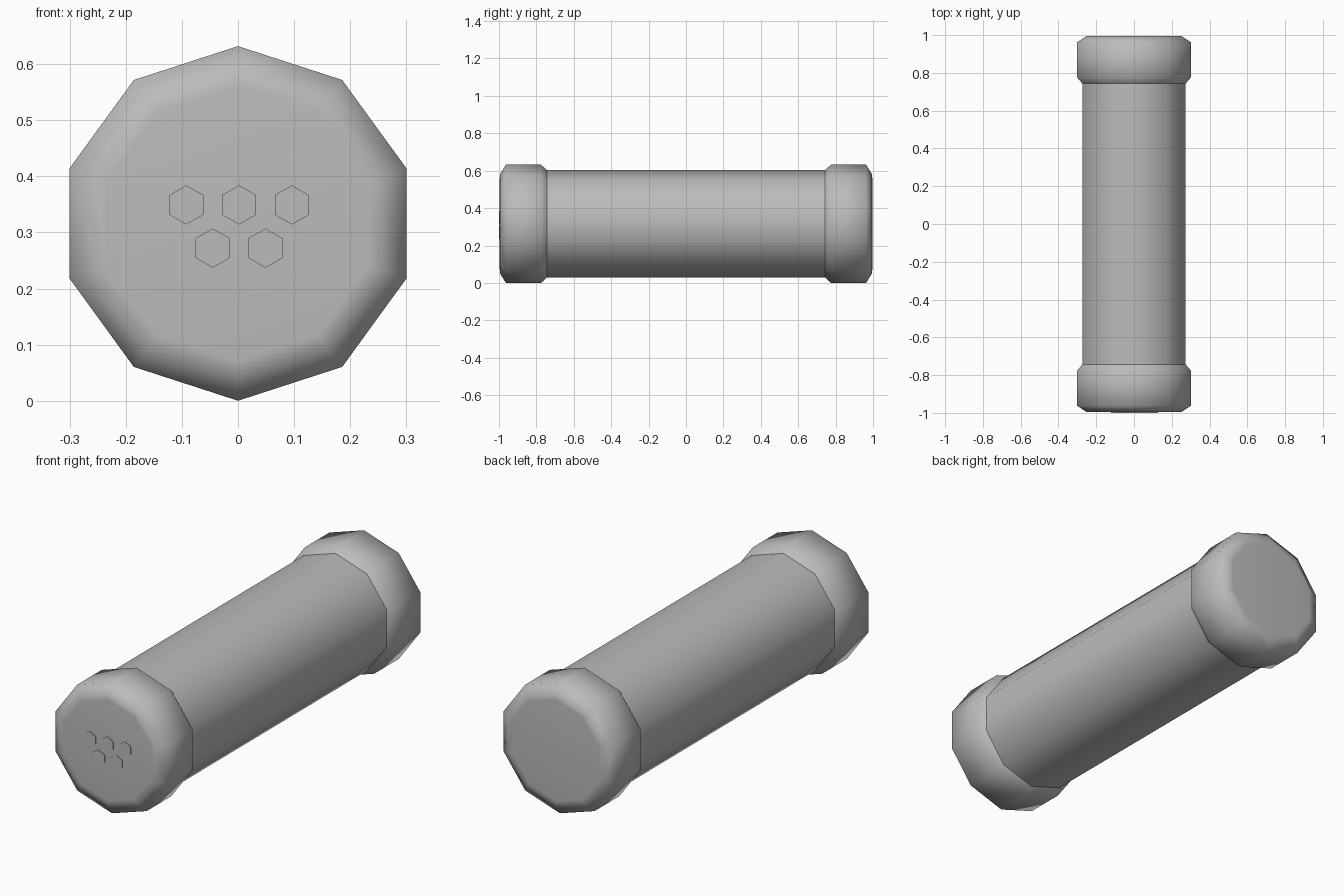
import bpy, bmesh, math

cube = bpy.data.objects.get("Cube")
if cube:
    bpy.data.objects.remove(cube, do_unlink=True)

SIDES = 10
AXIS_Z = 0.316

grey = bpy.data.materials.new("plain grey")
grey.use_nodes = True
grey.diffuse_color = (0.5, 0.5, 0.5, 1)
grey.node_tree.nodes["Principled BSDF"].inputs["Base Color"].default_value = (0.5, 0.5, 0.5, 1)


def ring_solid(name, profile, sides, cx=0.0, cz=AXIS_Z, close=(True, True), smooth=True):
    """Lathe (y, radius) points around an axis along y, with a corner on top."""
    bm = bmesh.new()
    rings = []
    for y, r in profile:
        angles = [2 * math.pi * i / sides for i in range(sides)]
        rings.append([bm.verts.new((cx + r * math.sin(a), y, cz + r * math.cos(a))) for a in angles])
    for a, b in zip(rings, rings[1:]):
        for i in range(sides):
            j = (i + 1) % sides
            bm.faces.new((a[i], a[j], b[j], b[i]))
    for ring, closed in zip((rings[0], rings[-1]), close):
        if closed:
            bm.faces.new(ring)
    bmesh.ops.recalc_face_normals(bm, faces=bm.faces)
    # open shells: make sure the walls point away from the axis
    wall = max(bm.faces, key=lambda f: math.hypot(f.calc_center_median().x - cx,
                                                  f.calc_center_median().z - cz))
    c = wall.calc_center_median()
    if wall.normal.x * (c.x - cx) + wall.normal.z * (c.z - cz) < 0:
        bmesh.ops.reverse_faces(bm, faces=bm.faces)
    mesh = bpy.data.meshes.new(name)
    bm.to_mesh(mesh)
    bm.free()
    mesh.materials.append(grey)
    for p in mesh.polygons:
        p.use_smooth = smooth
    obj = bpy.data.objects.new(name, mesh)
    bpy.context.collection.objects.link(obj)
    return obj


# Long shaft between the caps
ring_solid("shaft", [(-0.78, 0.288), (0.78, 0.288)], SIDES, close=(False, False))

# End caps: flat end, bevelled rim, straight wall, sloped shoulder
CAP = [(0.996, 0.245), (0.994, 0.266), (0.963, 0.316), (0.775, 0.316), (0.742, 0.286)]
for name, side in (("front_cap", -1), ("back_cap", 1)):
    ring_solid(name, [(side * y, r) for y, r in CAP], SIDES, close=(True, False))

# Thin hexagonal studs on the front end, in rows of three and two
for row, (count, z) in enumerate(((3, 0.349), (2, 0.272))):
    for i in range(count):
        x = 0.002 + 0.094 * (i - (count - 1) / 2)
        ring_solid(f"front_stud_{row + 1}_{i + 1}", [(-1.0, 0.035), (-0.99, 0.035)], 6, x, z, smooth=False)
